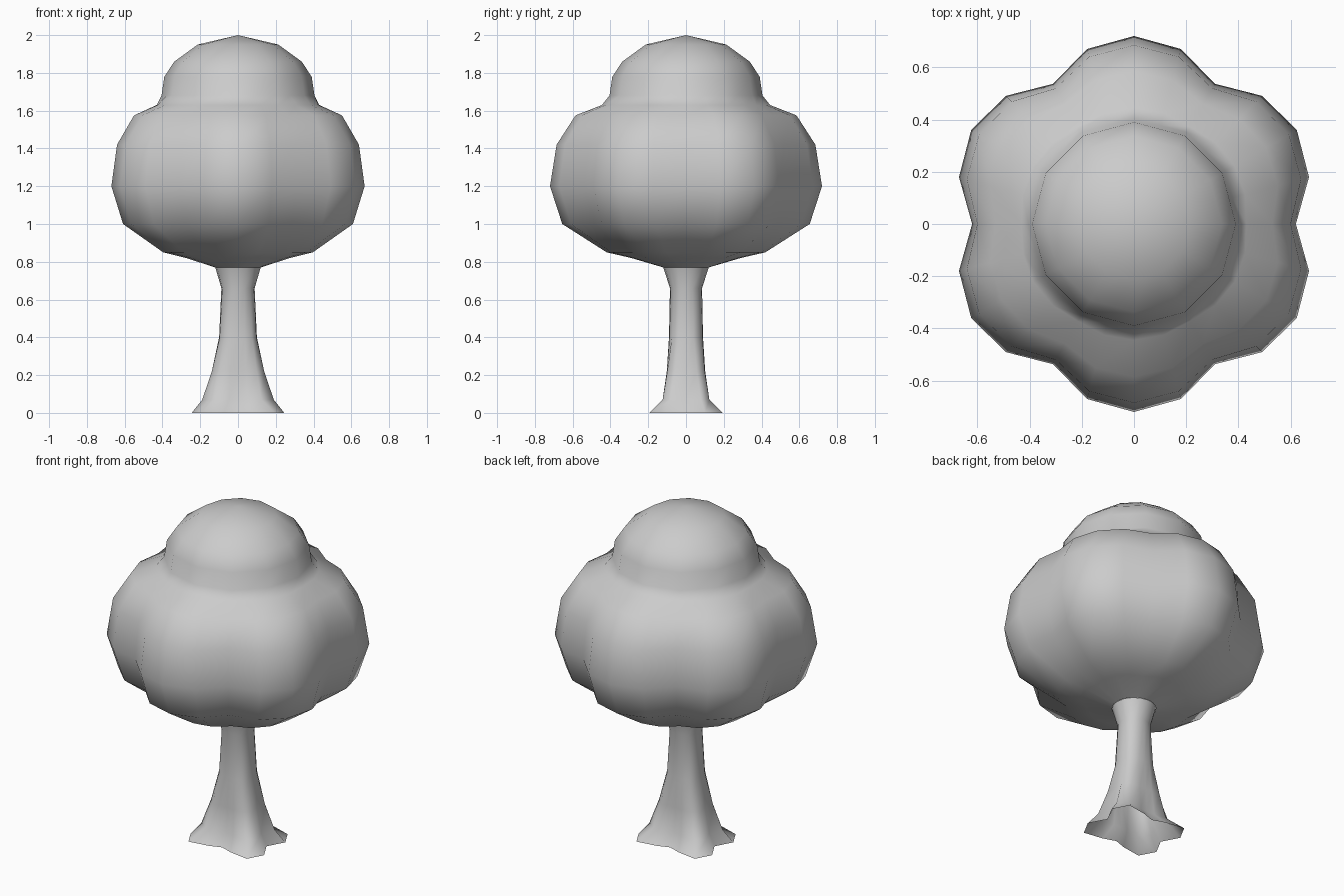
import bpy, bmesh
from math import cos, sin, pi

if "Cube" in bpy.data.objects:
    bpy.data.objects.remove(bpy.data.objects["Cube"])


def loft(name, rings, segs, radius, tip=None):
    """Skin stacked rings; radius(ring, i) gives the distance of vertex i."""
    bm = bmesh.new()
    loops = []
    for ring in rings:
        loops.append([bm.verts.new((radius(ring, i) * cos(2 * pi * i / segs),
                                    radius(ring, i) * sin(2 * pi * i / segs),
                                    ring[0])) for i in range(segs)])
    for low, high in zip(loops, loops[1:]):
        for i in range(segs):
            j = (i + 1) % segs
            bm.faces.new((low[i], low[j], high[j], high[i]))
    if tip is not None:
        top = bm.verts.new((0, 0, tip))
        for i in range(segs):
            bm.faces.new((loops[-1][i], loops[-1][(i + 1) % segs], top))
    for face in bm.faces:
        face.smooth = True
    mesh = bpy.data.meshes.new(name)
    bm.to_mesh(mesh)
    bm.free()
    obj = bpy.data.objects.new(name, mesh)
    bpy.context.collection.objects.link(obj)
    return obj


# Foliage: six lobes, rings are (z, lobe centre, lobe shoulder, valley)
C = cos(pi / 12)
foliage_rings = [
    (0.77, 0.12, 0.12, 0.12),
    (0.82, 0.29, 0.285, 0.27),
    (0.85, 0.42, 0.41, 0.38),
    (1.00, 0.655, 0.63, 0.56),
    (1.20, 0.72, 0.694, 0.62),
    (1.42, 0.685, 0.663, 0.60),
    (1.575, 0.585, 0.57, 0.53),
    (1.63, 0.445, 0.44, 0.43),
] + [(z, r, r * C, r) for z, r in  # upper dome, twelve-sided
     ((1.68, 0.405), (1.78, 0.39), (1.86, 0.337), (1.95, 0.213))]


def foliage_radius(ring, i):
    return ring[(3, 2, 1, 2)[i % 4]]


loft("foliage", foliage_rings, 24, foliage_radius, tip=2.0)

# Trunk: four broad roots, rings are (z, x side, root, root, y side)
trunk_rings = [
    (0.00, 0.19, 0.265, 0.275, 0.19, 0.15),
    (0.07, 0.155, 0.205, 0.175, 0.125, 0.11),
    (0.22, 0.125, 0.15, 0.14, 0.11, 0.10),
    (0.40, 0.10, 0.105, 0.105, 0.095, 0.09),
    (0.66, 0.088, 0.09, 0.09, 0.087, 0.085),
    (0.77, 0.12, 0.12, 0.12, 0.12, 0.12),
]


def trunk_radius(ring, i):
    k = i % 8
    return ring[1 + min(k, 8 - k)]


loft("trunk", trunk_rings, 16, trunk_radius)
